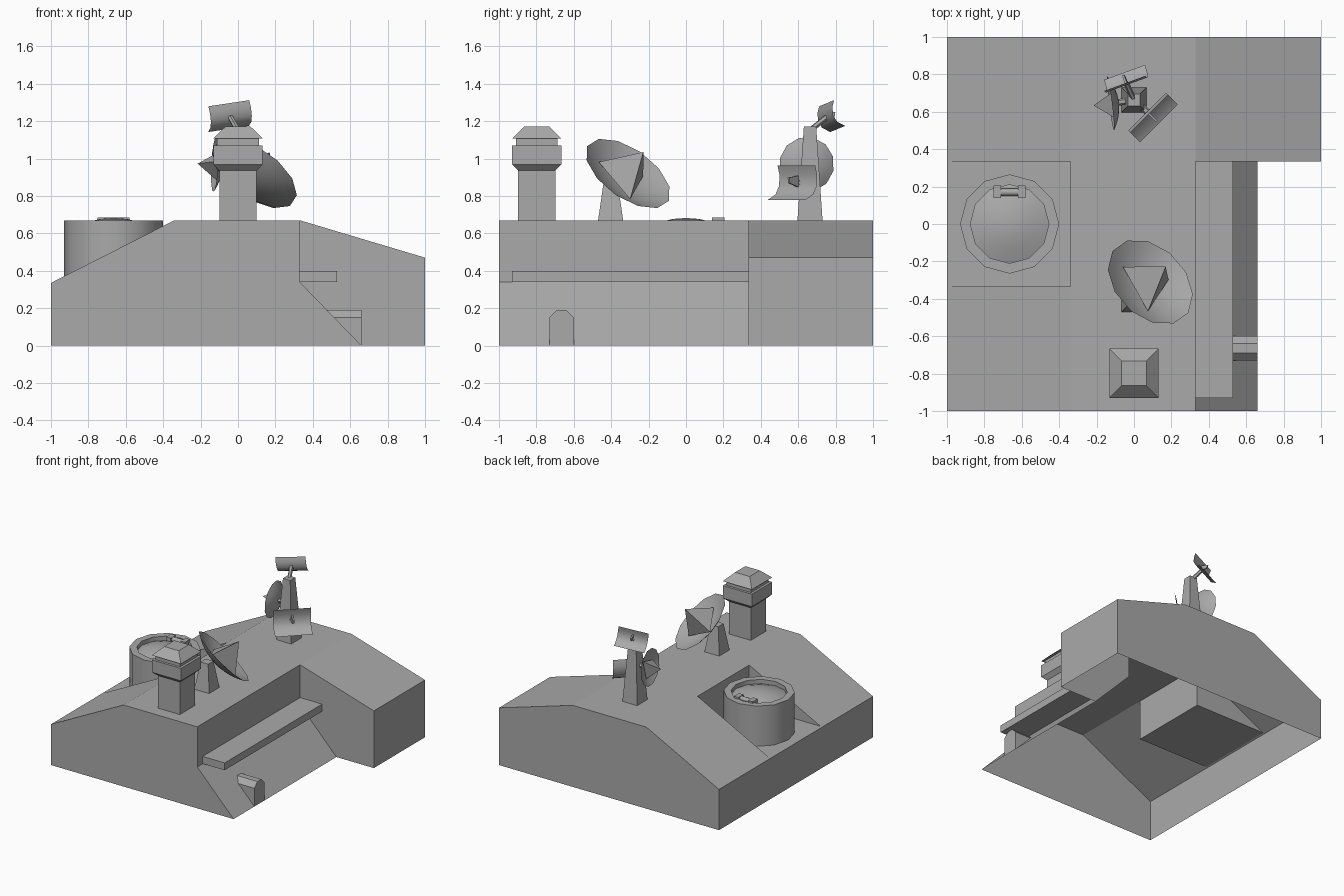
import bpy, bmesh, math
from mathutils import Vector, Matrix

if "Cube" in bpy.data.objects:
    bpy.data.objects.remove(bpy.data.objects["Cube"], do_unlink=True)

GREY = (0.40, 0.40, 0.40, 1.0)
mat = bpy.data.materials.new("plain_grey")
mat.use_nodes = True
mat.diffuse_color = GREY
mat.node_tree.nodes["Principled BSDF"].inputs["Base Color"].default_value = GREY


def finish(name, bm, smooth=None, place=None, recalc=True):
    """Turn a bmesh into a named object, optionally smooth below an angle."""
    bmesh.ops.remove_doubles(bm, verts=bm.verts, dist=1e-5)
    if recalc:
        bmesh.ops.recalc_face_normals(bm, faces=bm.faces)
    me = bpy.data.meshes.new(name)
    bm.to_mesh(me)
    bm.free()
    me.materials.append(mat)
    if smooth:
        for p in me.polygons:
            p.use_smooth = True
        me.set_sharp_from_angle(angle=math.radians(smooth))
    ob = bpy.data.objects.new(name, me)
    if place is not None:
        ob.matrix_world = place
    bpy.context.collection.objects.link(ob)
    return ob


def add_face(bm, pts):
    return bm.faces.new([bm.verts.new(p) for p in pts])


def lathe(name, profile, sides, loc=(0, 0, 0), turn=0.0, smooth=None, place=None):
    """Revolve (radius, z) points around z."""
    bm = bmesh.new()

    def at(r, z, i):
        a = turn + 2 * math.pi * i / sides
        return bm.verts.new((r * math.cos(a), r * math.sin(a), z))
    for (r0, z0), (r1, z1) in zip(profile, profile[1:]):
        for i in range(sides):
            if r1 == 0:
                bm.faces.new([at(r0, z0, i), at(r0, z0, i + 1), at(0, z1, 0)])
            else:
                bm.faces.new([at(r0, z0, i), at(r0, z0, i + 1),
                              at(r1, z1, i + 1), at(r1, z1, i)])
    return finish(name, bm, smooth, place or Matrix.Translation(loc))


def square_post(name, loc, profile):
    """Stack of square sections given as (half width, z)."""
    pts = [(h * math.sqrt(2), z) for h, z in profile]
    return lathe(name, pts + [(0, profile[-1][1])], 4, loc, math.pi / 4)


def box(name, lo, hi):
    bm = bmesh.new()
    bmesh.ops.create_cube(bm, size=1)
    for v in bm.verts:
        v.co = Vector([(a + b) / 2 + c * (b - a) for a, b, c in zip(lo, hi, v.co)])
    return finish(name, bm)


def rod(name, a, b, r, sides=6):
    a, b = Vector(a), Vector(b)
    d = b - a
    rot = d.to_track_quat('Z', 'Y').to_matrix().to_4x4()
    return lathe(name, [(0.0001, 0), (r, 0), (r, d.length), (0, d.length)], sides,
                 smooth=50, place=Matrix.Translation(a) @ rot)


# --- Building shell: open underneath, with step, sloped roofs and roof pit ---
B, E, P, F = 0.335, 0.67, 0.335, 0.34
front = [(-1, 0), (0.66, 0), (0.33, 0.34), (0.33, E), (-0.34, E), (-1, B)]
back = [(-1, 0), (1, 0), (1, 0.47), (0.33, E), (-0.34, E), (-1, B)]
step = [(0.66, 0), (1, 0), (1, 0.47), (0.33, E), (0.33, 0.34)]
bm = bmesh.new()
for poly, y in ((front, -1), (back, 1), (step, P)):
    add_face(bm, [(x, y, z) for x, z in poly])


def strip(a, b, y0, y1):
    add_face(bm, [(a[0], y0, a[1]), (b[0], y0, b[1]), (b[0], y1, b[1]), (a[0], y1, a[1])])


strip((-1, 0), (-1, B), -1, 1)               # left wall
strip((-0.34, E), (0.33, E), -1, P)          # flat roof
strip((-0.34, E), (0.33, E), P, 1)
strip((0.33, E), (1, 0.47), P, 1)            # rear side roof
strip((1, 0.47), (1, 0), P, 1)
strip((0.33, E), (0.33, 0.34), -1, P)        # recessed wall
strip((0.33, 0.34), (0.66, 0), -1, P)        # sloped footing
strip((-1, B), (-0.99, F), -P, P)            # lip of the pit
strip((-0.99, F), (-0.34, F), -P, P)         # pit floor
strip((-0.34, F), (-0.34, E), -P, P)         # pit wall
for s in (-1, 1):
    add_face(bm, [(-1, s, B), (-0.34, s, E), (-0.34, s * P, E),
                  (-0.99, s * P, F), (-1, s * P, B)])
    add_face(bm, [(-0.99, s * P, F), (-0.34, s * P, F), (-0.34, s * P, E)])
finish("building_shell", bm)

# --- Ledge along the recessed wall ---
box("wall_ledge", (0.33, -0.93, 0.34), (0.53, P, 0.40))

# --- Doorway standing out of the sloped footing ---
arch = [(-0.73, 0), (-0.73, 0.15), (-0.69, 0.19), (-0.64, 0.19), (-0.60, 0.15), (-0.60, 0)]
bm = bmesh.new()
add_face(bm, [(0.66, y, z) for y, z in arch])
for (y0, z0), (y1, z1) in zip(arch, arch[1:]):
    add_face(bm, [(0.66, y0, z0), (0.66, y1, z1),
                  (0.66 - z1, y1, z1), (0.66 - z0, y0, z0)])
finish("doorway", bm)

# --- Round tank in the pit with domed lid and hatch hinge ---
T = -0.665
lathe("tank", [(0.265, F), (0.265, E), (0.21, E), (0.21, 0.635), (0.14, 0.66),
               (0.07, 0.677), (0, 0.682)], 12, (T, 0, 0), smooth=40)
for side, s in (("left", 1), ("right", -1)):
    x = T + s * 0.065
    box("hinge_block_" + side, (x - 0.02, 0.14, 0.63), (x + 0.02, 0.205, 0.685))
rod("hinge_pin", (T - 0.05, 0.17, 0.665), (T + 0.05, 0.17, 0.665), 0.02, 8)

# --- Lookout tower ---
square_post("lookout_tower", (0, -0.798, 0),
            [(0.1, E), (0.1, 0.937), (0.132, 0.968), (0.132, 1.07), (0.112, 1.07),
             (0.112, 1.107), (0.132, 1.107), (0.066, 1.172)])


def dish(name, centre, normal, radius, foot):
    """Thin bowl with a three-sided feed pyramid; centre is on the rim plane."""
    n = Vector(normal).normalized()
    u = Vector(foot)
    u = (u - n * u.dot(n)).normalized()
    place = Matrix((u, n.cross(u), n)).transposed().to_4x4()
    place.translation = Vector(centre)
    depth = 0.3 * radius
    rings = [(radius * k, depth * (k * k - 1)) for k in (1, 0.8, 0.55, 0.28, 0)]
    lathe(name + "_bowl", rings, 12, smooth=60, place=place)
    r = 0.62 * radius
    lathe(name + "_feed", [(r, -0.16 * radius), (0, 0.62 * radius)], 3, place=place)


# --- Large dish on its stand ---
square_post("dish_stand", (0, -0.403, 0), [(0.067, E), (0.035, 0.89)])
dish("large_dish", (0.0875, -0.31, 0.92), (0.5, 0.5, 0.7), 0.263, (0.71, 0.19, -0.67))

# --- Mast with a small dish and two curved reflectors ---
square_post("mast", (0, 0.663, 0), [(0.067, E), (0.033, 1.17)])
dish("small_dish", (-0.125, 0.645, 0.968), (-0.99, -0.12, 0.05), 0.148, (0, 0.3, -1))
rod("small_dish_arm", (0, 0.663, 0.968), (-0.085, 0.65, 0.968), 0.018)


def reflector(name, origin, along, out, length, scale):
    """Curved sheet swept along a line, with a thin feed fin."""
    t = Vector(along).normalized()
    n = Vector(out)
    n = (n - t * n.dot(t)).normalized()
    u = t.cross(n)
    if u.z < 0:
        u = -u
    o = Vector(origin)

    def pt(a, p):
        return o + t * a + (n * p[0] + u * p[1]) * scale
    curve = [(0.0, 0.095), (-0.015, 0.045), (-0.012, -0.015), (0.015, -0.06), (0.075, -0.09)]
    h = length / 2
    bm = bmesh.new()
    for p, q in zip(curve, curve[1:]):
        add_face(bm, [pt(-h, p), pt(h, p), pt(h, q), pt(-h, q)])
    finish(name + "_sheet", bm, smooth=60)
    fin = [(-0.012, 0.04), (0.06, 0.03), (0.055, 0.0), (-0.01, -0.02)]
    bm = bmesh.new()
    for a in (-0.006, 0.006):
        add_face(bm, [pt(a, p) for p in fin])
    for i in range(4):
        p, q = fin[i], fin[(i + 1) % 4]
        add_face(bm, [pt(-0.006, p), pt(0.006, p), pt(0.006, q), pt(-0.006, q)])
    finish(name + "_feed_fin", bm)


reflector("top_reflector", (-0.04, 0.755, 1.225), (0.93, 0.34, 0.14), (-0.34, 0.94, 0), 0.235, 0.75)
rod("top_reflector_arm", (0, 0.663, 1.15), (-0.04, 0.75, 1.22), 0.015)
reflector("lower_reflector", (0.08, 0.59, 0.868), (1, 1, 0), (1, -1, 0), 0.285, 1.0)
rod("lower_reflector_arm", (0, 0.663, 0.87), (0.072, 0.598, 0.87), 0.018)
